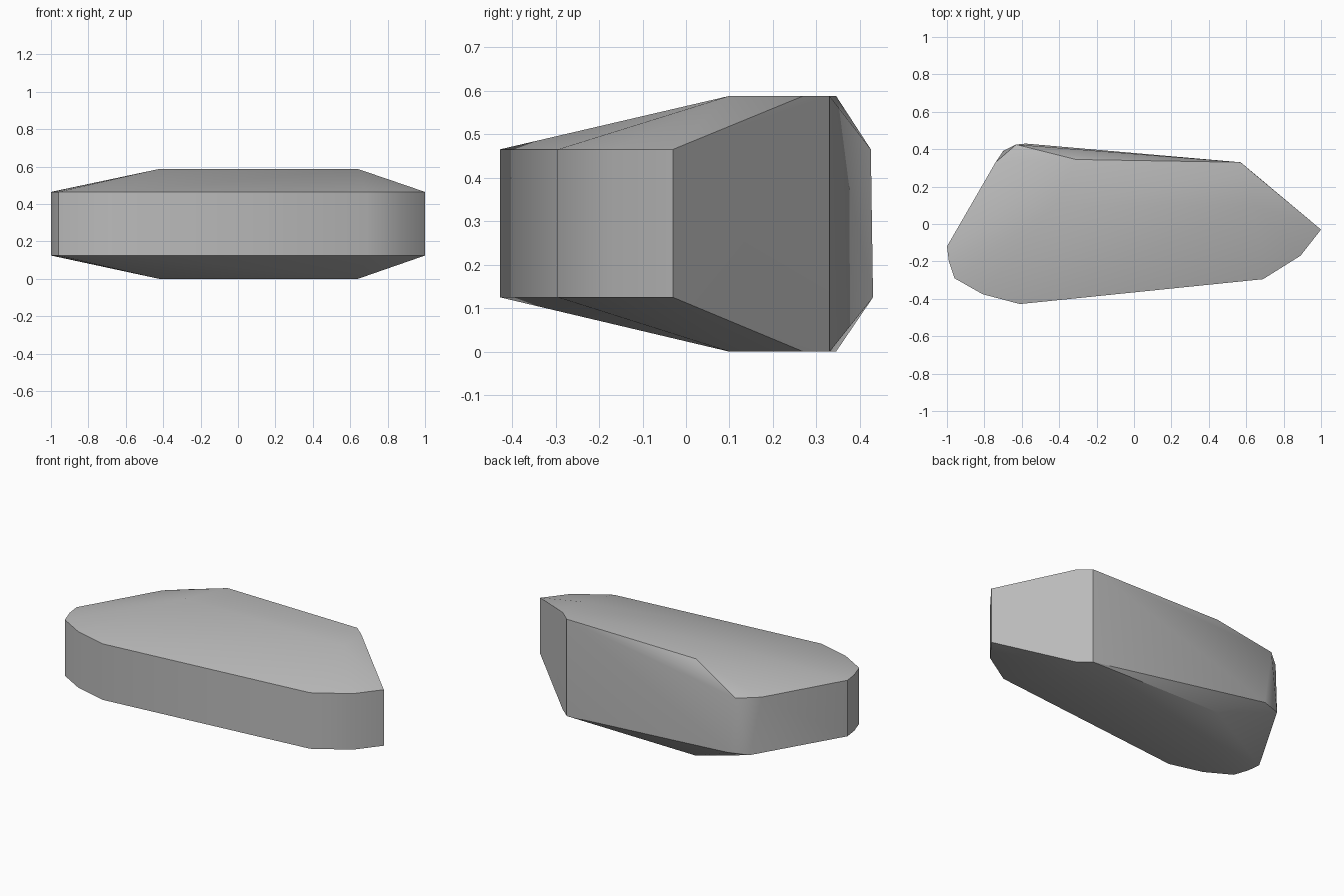
import bpy
import bmesh
import math

cube = bpy.data.objects.get("Cube")
if cube:
    bpy.data.objects.remove(cube, do_unlink=True)

# Stone colour
stone = bpy.data.materials.new("stone grey")
stone.use_nodes = True
colour = (0.5, 0.5, 0.5, 1)
stone.diffuse_color = colour
stone.node_tree.nodes["Principled BSDF"].inputs["Base Color"].default_value = colour

HEIGHT, LOW, HIGH = 0.588, 0.125, 0.465

# Girdle outline shared by both levels, from the blunt end round the front to the tip
girdle = [(-1, -0.12), (-0.99, -0.2), (-0.96, -0.29), (-0.81, -0.375),
          (-0.61, -0.428), (0.69, -0.295), (0.89, -0.17), (1, -0.03)]
# Back corners differ slightly between the two levels
back_high = [(-0.63, 0.425), (-0.74, 0.33)]
back_low = [(-0.58, 0.43), (-0.70, 0.39)]
# Flat plateau, the same above and below
plateau = [(-0.42, 0.1), (0.64, 0.1), (0.64, 0.27), (0.57, 0.33), (-0.31, 0.345)]

# Faceted stone wrapped around the levels
bm = bmesh.new()
for outline, z in ((plateau, 0), (girdle + back_low, LOW),
                   (girdle + back_high, HIGH), (plateau, HEIGHT)):
    for x, y in outline:
        bm.verts.new((x, y, z))
bmesh.ops.convex_hull(bm, input=bm.verts[:])
loose = [v for v in bm.verts if not v.link_faces]
bmesh.ops.delete(bm, geom=loose, context="VERTS")
bmesh.ops.dissolve_limit(bm, angle_limit=math.radians(0.5),
                         verts=bm.verts[:], edges=bm.edges[:])
bmesh.ops.recalc_face_normals(bm, faces=bm.faces[:])

mesh = bpy.data.meshes.new("stone")
bm.to_mesh(mesh)
bm.free()
mesh.materials.append(stone)
obj = bpy.data.objects.new("stone", mesh)
bpy.context.collection.objects.link(obj)

# Soft shading with crisp ridges
bpy.ops.object.select_all(action="DESELECT")
obj.select_set(True)
bpy.context.view_layer.objects.active = obj
bpy.ops.object.shade_smooth_by_angle(angle=math.radians(30))
